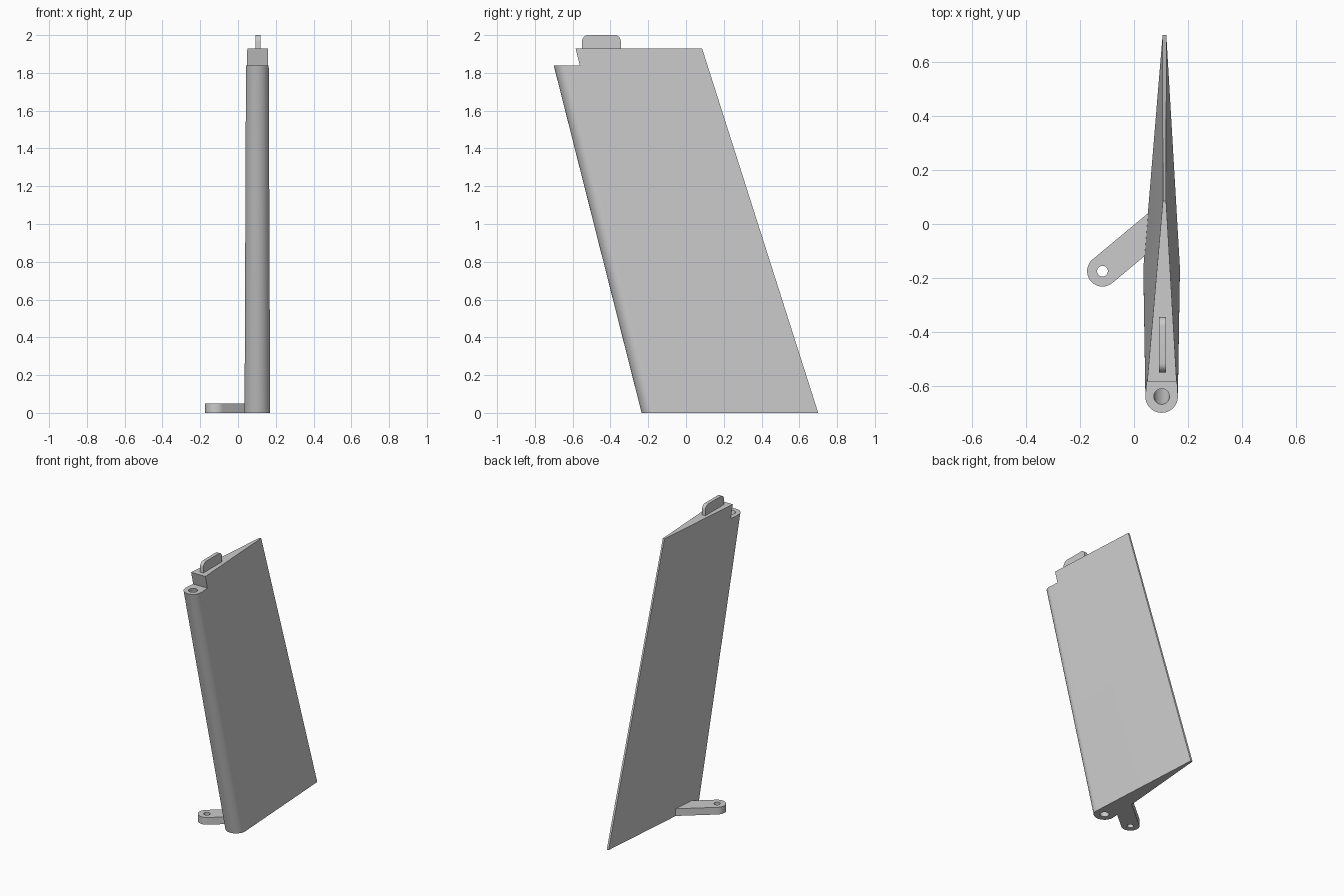
import bpy, bmesh
from math import sin, cos, radians, pi
from mathutils import Vector

if "Cube" in bpy.data.objects:
    bpy.data.objects.remove(bpy.data.objects["Cube"])

grey = bpy.data.materials.new("light grey")
grey.use_nodes = True
COLOUR = (0.6, 0.6, 0.6, 1)
grey.diffuse_color = COLOUR
grey.node_tree.nodes["Principled BSDF"].inputs["Base Color"].default_value = COLOUR


def arc(cx, cy, r, start, end, n):
    """Points on an arc, angles in degrees."""
    step = (end - start) / n
    return [(cx + r * cos(radians(start + i * step)),
             cy + r * sin(radians(start + i * step))) for i in range(n + 1)]


def circle(cx, cy, r, n=32):
    return arc(cx, cy, r, 0, 360, n)[:-1]


def loft(name, lower, upper):
    """Closed solid between two matching rings of 3D points."""
    bm = bmesh.new()
    a = [bm.verts.new(p) for p in lower]
    b = [bm.verts.new(p) for p in upper]
    n = len(a)
    for i in range(n):
        j = (i + 1) % n
        bm.faces.new((a[i], a[j], b[j], b[i]))
    bm.faces.new(a[::-1])
    bm.faces.new(b)
    bmesh.ops.recalc_face_normals(bm, faces=bm.faces)
    mesh = bpy.data.meshes.new(name)
    bm.to_mesh(mesh)
    bm.free()
    mesh.materials.append(grey)
    obj = bpy.data.objects.new(name, mesh)
    bpy.context.collection.objects.link(obj)
    return obj


def level(points, z):
    return [(x, y, z) for x, y in points]


def across(points, x):
    return [(x, y, z) for y, z in points]


def cut(target, cutter):
    """Subtract the cutter and remove it."""
    bpy.context.view_layer.objects.active = target
    mod = target.modifiers.new("cut", "BOOLEAN")
    mod.operation, mod.solver, mod.object = "DIFFERENCE", "EXACT", cutter
    bpy.ops.object.modifier_apply(modifier=mod.name)
    bpy.data.objects.remove(cutter)


TOP, STEP = 1.93, 1.84
HINGE_X, TRAIL_X = 0.1025, 0.113


def hinge_y(z):
    return -0.167 - 0.257 * z


# Tapered blade: round leading edge, thin square trailing edge
def section(z, r, trail_y, half):
    nose = arc(HINGE_X, hinge_y(z), r, 176, 364, 24)
    return level(nose + [(TRAIL_X + half, trail_y), (TRAIL_X - half, trail_y)], z)


blade = loft("blade", section(0, 0.068, 0.70, 0.007),
             section(TOP, 0.060, 0.085, 0.006))

# Stepped notch at the top of the leading edge
notch = [(-0.9, STEP), (-0.562, STEP), (-0.59, STEP + 0.11), (-0.9, STEP + 0.11)]
cut(blade, loft("notch_cutter", across(notch, -0.2), across(notch, 0.4)))

# Slanted hinge bore following the leading edge
ends = [level(circle(HINGE_X, hinge_y(z), 0.029), z) for z in (-0.1, 2)]
cut(blade, loft("bore_cutter", *ends))

# Control horn: rounded arm with a pin hole
pivot = Vector((-0.117, -0.175))
angle = 39.8
along = Vector((cos(radians(angle)), sin(radians(angle))))
side = Vector((-along.y, along.x))
R, LENGTH = 0.057, 0.28
outline = arc(pivot.x, pivot.y, R, angle + 90, angle + 270, 20)
outline += [tuple(pivot + along * LENGTH - side * R),
            tuple(pivot + along * LENGTH + side * R)]
horn = loft("control_horn", level(outline, 0), level(outline, 0.05))
pin = circle(pivot.x, pivot.y, 0.02)
cut(horn, loft("pin_cutter", level(pin, -0.1), level(pin, 0.1)))

# Rounded locating tab on top
tab_outline = ([(-0.55, TOP - 0.02), (-0.345, TOP - 0.02)]
               + arc(-0.378, 1.967, 0.033, 0, 90, 8)
               + arc(-0.517, 1.967, 0.033, 90, 180, 8))
tab = loft("top_tab", across(tab_outline, 0.093), across(tab_outline, 0.118))

# Smooth curved faces, keep the edges crisp
bpy.ops.object.select_all(action="DESELECT")
for obj in (blade, horn, tab):
    obj.select_set(True)
bpy.context.view_layer.objects.active = blade
bpy.ops.object.shade_smooth_by_angle(angle=radians(30))
